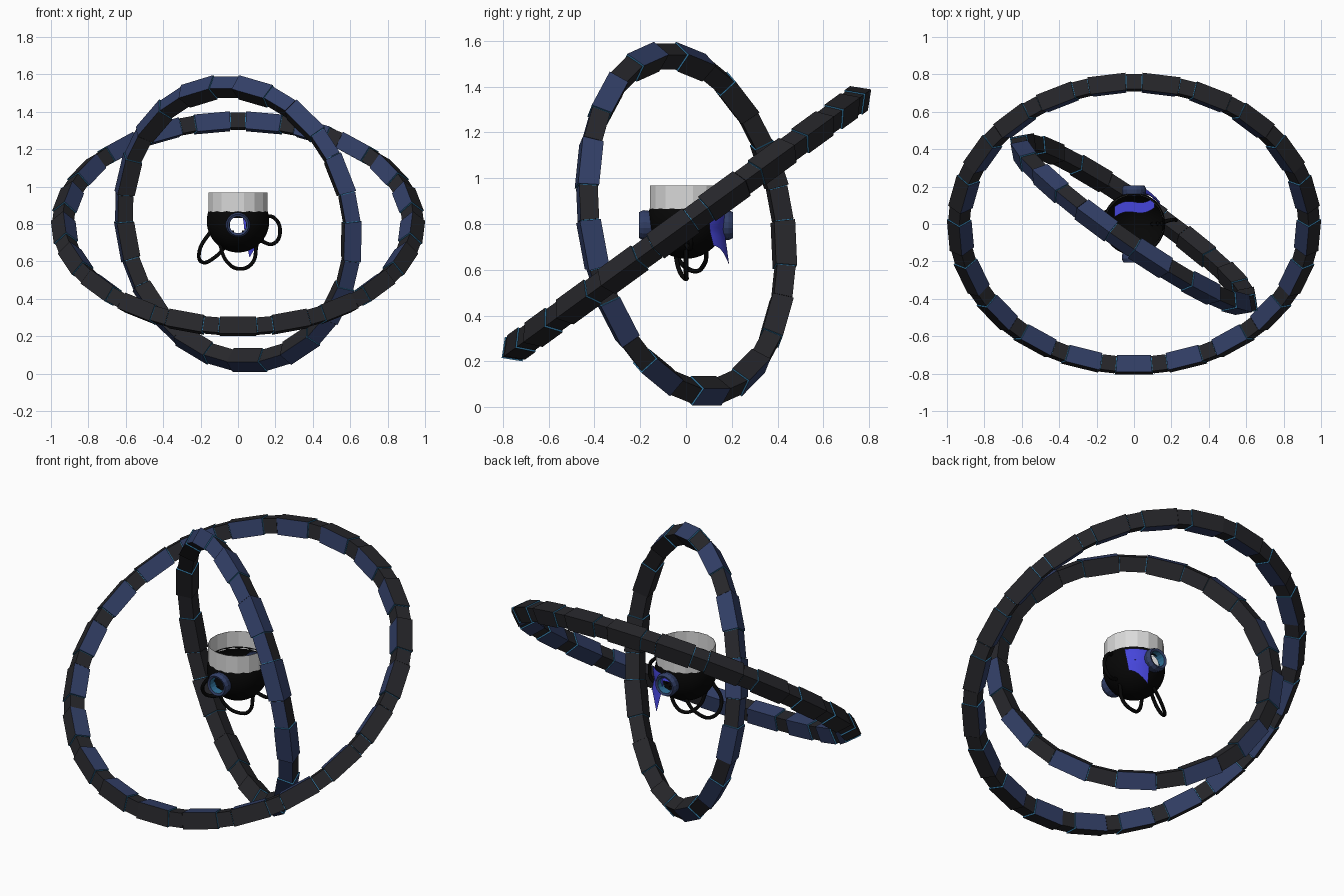
import bpy, bmesh, math
from mathutils import Vector

if "Cube" in bpy.data.objects:
    bpy.data.objects.remove(bpy.data.objects["Cube"])

def mat(name, r, g, b):
    m = bpy.data.materials.new(name)
    m.diffuse_color = (r, g, b, 1)
    m.use_nodes = True
    m.node_tree.nodes["Principled BSDF"].inputs["Base Color"].default_value = m.diffuse_color
    return m

DARK = mat("charcoal", .02, .02, .024)
NAVY = mat("navy", .032, .05, .135)
TEAL = mat("teal_edge", .03, .17, .33)
BLACK = mat("black", .002, .002, .002)
WHITE = mat("pale_grey", .7, .7, .7)
BLUE = mat("bright_blue", .06, .06, .7)
C = Vector((0, 0, .8))

def finish(name, bm, mats, smooth=False, recalc=True):
    if recalc:
        bmesh.ops.recalc_face_normals(bm, faces=bm.faces)
    me = bpy.data.meshes.new(name)
    bm.to_mesh(me)
    bm.free()
    for m in mats:
        me.materials.append(m)
    for p in me.polygons:
        p.use_smooth = smooth
    ob = bpy.data.objects.new(name, me)
    bpy.context.collection.objects.link(ob)
    return ob

def ring(name, h, v, R, count, fill, blue, core_blue):
    """Ring of diamond-section blocks joined by thinner links with teal seams."""
    n = h.cross(v)
    bm = bmesh.new()

    def block(a0, a1, d, cols, cap, body=0):
        loops = []
        for a in (a0, a1):
            r = h * math.cos(a) + v * math.sin(a)
            p = C + r * R
            loops.append([bm.verts.new(p + q * d) for q in (r, n, -r, -n)])
        for k in range(4):
            j = (k + 1) % 4
            f = bm.faces.new((loops[0][k], loops[0][j], loops[1][j], loops[1][k]))
            f.material_index = 1 if k in cols else body
        for l in loops:
            bm.faces.new(l).material_index = cap

    step = 2 * math.pi / count
    for i in range(count):
        a = -math.pi / 2 + i * step
        w = step * fill / 2
        seam = .004 / R
        block(a - w, a + w, .066, blue, 2)
        block(a + w + seam, a + step - w - seam, .058, core_blue, 0)
        block(a + w * .98, a + step - w * .98, .054, set(), 2, 2)
    finish(name, bm, (DARK, NAVY, TEAL))

# Two gyroscope rings
t = math.radians(36)
ring("outer_ring", Vector((1, 0, 0)), Vector((0, math.cos(t), math.sin(t))),
     .935, 21, .69, {1, 2}, set())
t = math.radians(8)
h = Vector((.82, -.572, 0)).normalized()
p = Vector((h.y, -h.x, 0))
ring("inner_ring", h, Vector((p.x * math.sin(t), p.y * math.sin(t), math.cos(t))),
     .742, 13, .57, {0, 3}, {0})

# Body: open bowl with front and back eye holes
BC = Vector((0, 0, .815))
bm = bmesh.new()
bmesh.ops.create_uvsphere(bm, u_segments=48, v_segments=32, radius=.167)
bmesh.ops.translate(bm, verts=bm.verts, vec=BC)
gone = []
for f in bm.faces:
    c = f.calc_center_median()
    if c.z > .885 or math.hypot(c.x, c.z - .795) < .045:
        gone.append(f)
bmesh.ops.delete(bm, geom=gone, context='FACES')
finish("body_bowl", bm, (BLACK,), True, False)

# Revolved closed profile, optionally with its last strip in a second colour
def tube(name, profile, sides, mats, axis='Z', centre=(0, 0, 0), inner=-1):
    bm = bmesh.new()
    rows = []
    for r, z in profile:
        row = []
        for i in range(sides):
            a = 2 * math.pi * (i + .5) / sides
            x, y = r * math.cos(a), r * math.sin(a)
            co = (x, y, z) if axis == 'Z' else (x, z, y)
            row.append(bm.verts.new(Vector(co) + Vector(centre)))
        rows.append(row)
    for k in range(len(rows)):
        A, B = rows[k], rows[(k + 1) % len(rows)]
        for i in range(sides):
            j = (i + 1) % sides
            f = bm.faces.new((A[i], A[j], B[j], B[i]))
            f.material_index = 1 if k == inner else 0
    return finish(name, bm, mats)

# Collar on top: thin open tube
tube("collar", [(.161, .865), (.161, .968), (.1595, .968), (.1595, .865)], 16, (WHITE,))

# Eye rims front and back
for s, nm in ((-1, "front"), (1, "back")):
    tube(nm + "_eye_rim", [(.062, s * .15), (.067, s * .185), (.058, s * .205),
                           (.045, s * .2), (.045, s * .15)], 16, (NAVY, TEAL), 'Y',
         (0, 0, .795), 3)

# Blue cloth on the back, flaring to a point below
bm = bmesh.new()
rows = []
for i in range(11):
    k = i / 10
    row = []
    for j in range(9):
        s = j / 8
        z = .845 - k * (.14 + .085 * s ** 2)
        rr = math.sqrt(.177 ** 2 - (max(z, .77) - BC.z) ** 2) + max(0, .77 - z) * .18
        a = math.radians(33 + 8 * k + (49 - 18 * k) * s)
        row.append(bm.verts.new((rr * math.cos(a), rr * math.sin(a), z)))
    rows.append(row)
for A, B in zip(rows, rows[1:]):
    for j in range(8):
        bm.faces.new((A[j], B[j], B[j + 1], A[j + 1]))
finish("back_cloth", bm, (BLUE,), True, False)

# Blue strip lying across the bowl's inside
bm = bmesh.new()
rows = []
for i in range(11):
    k = i / 10
    x = -.105 + .215 * k
    y = .065 + .05 * k + .014 * math.sin(k * 6.28)
    rows.append([bm.verts.new((x, y + s * .028, .775)) for s in (-1, 1)])
for A, B in zip(rows, rows[1:]):
    bm.faces.new((A[0], B[0], B[1], A[1]))
finish("inside_cloth", bm, (BLUE,), False, False)

# Cable loops hanging from the bowl
def cable(name, pts):
    cu = bpy.data.curves.new(name, 'CURVE')
    cu.dimensions = '3D'
    cu.bevel_depth = .01
    cu.bevel_resolution = 2
    cu.resolution_u = 8
    sp = cu.splines.new('BEZIER')
    sp.bezier_points.add(len(pts) - 1)
    for b, co in zip(sp.bezier_points, pts):
        b.co = co
        b.handle_left_type = b.handle_right_type = 'AUTO'
    cu.materials.append(BLACK)
    bpy.context.collection.objects.link(bpy.data.objects.new(name, cu))

cable("left_cable", [(-.14, -.04, .77), (-.205, -.04, .66), (-.19, .03, .595),
                     (-.12, .08, .625), (-.06, .09, .69)])
cable("bottom_cable", [(-.1, -.05, .7), (-.06, -.03, .6), (.01, 0, .56),
                       (.075, 0, .59), (.1, 0, .69)])
cable("right_cable", [(.14, 0, .84), (.19, .02, .835), (.225, .02, .76),
                      (.19, .02, .695), (.12, 0, .71)])
